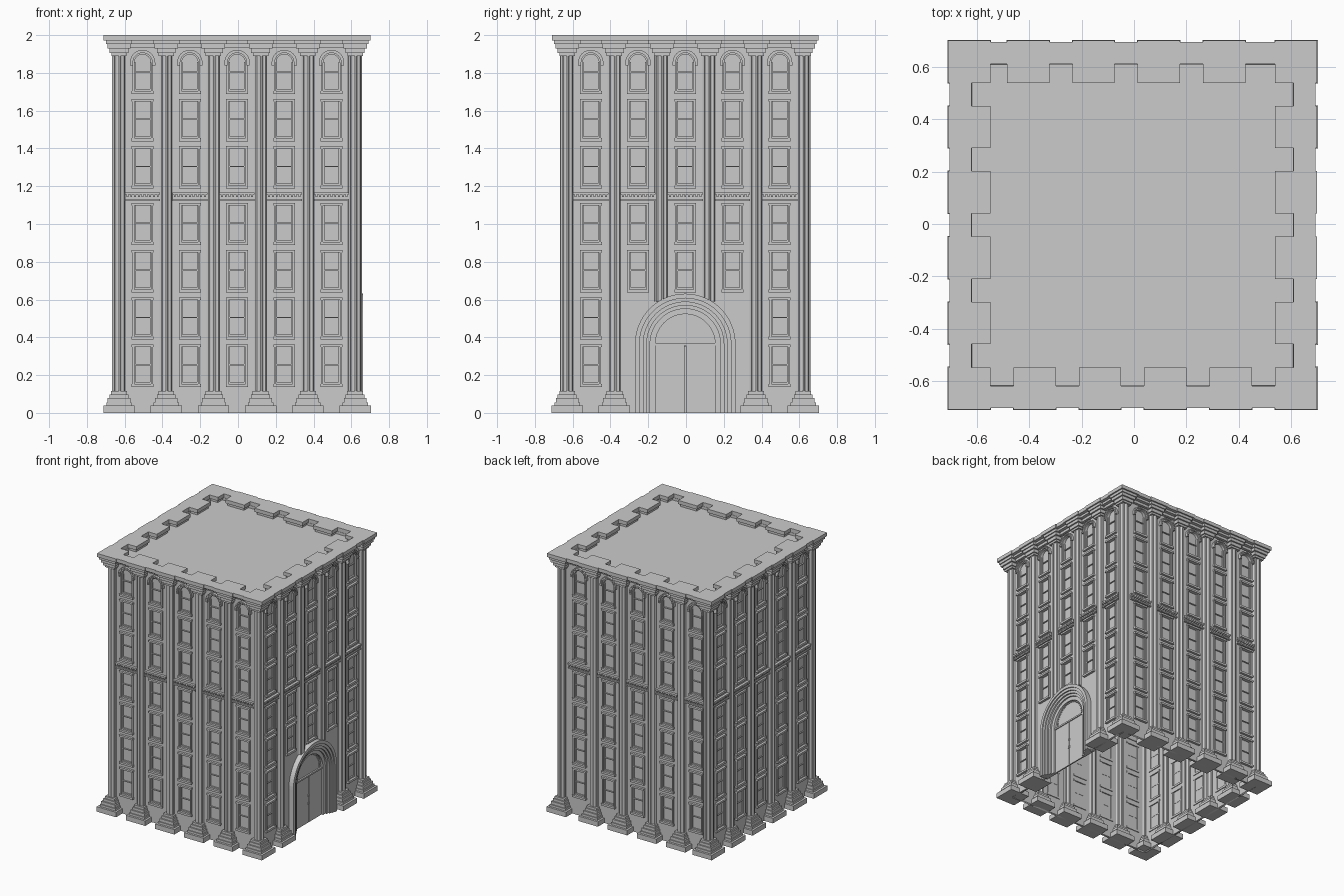
import bpy, bmesh, math
from mathutils import Matrix, Vector

if "Cube" in bpy.data.objects:
    bpy.data.objects.remove(bpy.data.objects["Cube"])

AX = 0.625                      # column centre line
PITCH = 0.25
SHIFT = Vector((-0.005, -0.004, 0))
ROWS = [0.14, 0.39, 0.64, 0.89, 1.19, 1.44, 1.69]
SIDES = [("front", 0), ("right", 1), ("back", 2), ("left", 3)]
ARC_Z = 0.365                   # portal spring height


# Local frame of a facade: u along the wall, w outward, z up
def box(bm, u0, u1, w0, w1, z0, z1):
    m = Matrix.Translation(((u0 + u1) / 2, -(w0 + w1) / 2, (z0 + z1) / 2)) @ \
        Matrix.Diagonal((u1 - u0, w1 - w0, z1 - z0, 1))
    bmesh.ops.create_cube(bm, size=1, matrix=m)


def arc(cu, cz, r, n):
    return [(cu - r * math.cos(math.pi * i / n), cz + r * math.sin(math.pi * i / n))
            for i in range(n + 1)]


def arch(bm, cu, cz, ro, ri, w0, w1, base=None, n=16):
    out, inn = arc(cu, cz, ro, n), arc(cu, cz, ri, n)
    if base is not None:
        out = [(cu - ro, base)] + out + [(cu + ro, base)]
        inn = [(cu - ri, base)] + inn + [(cu + ri, base)]
    rings = [[bm.verts.new((u, -w, z)) for (u, z), w in ((o, w0), (o, w1), (i, w1), (i, w0))]
             for o, i in zip(out, inn)]
    for a, b in zip(rings, rings[1:]):
        for k in range(4):
            bm.faces.new((a[k], a[(k + 1) % 4], b[(k + 1) % 4], b[k]))
    bm.faces.new(rings[0])
    bm.faces.new(rings[-1])


def finish(bm, name, turn=0):
    bmesh.ops.recalc_face_normals(bm, faces=bm.faces)
    bmesh.ops.transform(bm, matrix=Matrix.Translation(SHIFT) @ Matrix.Rotation(turn * math.pi / 2, 4, 'Z'),
                        verts=bm.verts)
    me = bpy.data.meshes.new(name)
    bm.to_mesh(me)
    bm.free()
    ob = bpy.data.objects.new(name, me)
    bpy.context.collection.objects.link(ob)
    return ob


def bays(side, off):
    """Window positions as (u, z, arched)"""
    for i in range(-2, 3):
        for k, z in enumerate(ROWS):
            if side == "right" and k < 2 and abs(i) < 2:
                continue
            yield i * PITCH + off, z, k == 6


# Wall: flat outline with window holes, extruded
def wall(side, turn, off):
    cu = bpy.data.curves.new("wall_outline", 'CURVE')
    cu.dimensions, cu.fill_mode, cu.extrude = '2D', 'BOTH', 0.008

    def loop(pts):
        s = cu.splines.new('POLY')
        s.points.add(len(pts) - 1)
        for p, (x, y) in zip(s.points, pts):
            p.co = (x, y, 0, 1)
        s.use_cyclic_u = True

    base = [(-0.62, 0)]
    if side == "right":
        base += [(-0.25, 0)] + arc(0, ARC_Z, 0.25, 24) + [(0.25, 0)]
    loop(base + [(0.62, 0), (0.62, 1.97), (-0.62, 1.97)])
    for u, z, arched in bays(side, off):
        top = arc(u, 1.857, 0.047, 10) if arched else [(u - 0.047, z + 0.21), (u + 0.047, z + 0.21)]
        loop([(u - 0.047, z + 0.012)] + top + [(u + 0.047, z + 0.012)])
    tmp = bpy.data.objects.new("wall_outline", cu)
    bpy.context.collection.objects.link(tmp)
    dg = bpy.context.evaluated_depsgraph_get()
    me = bpy.data.meshes.new_from_object(tmp.evaluated_get(dg))
    bpy.data.objects.remove(tmp)
    bm = bmesh.new()
    bm.from_mesh(me)
    bpy.data.meshes.remove(me)
    bmesh.ops.remove_doubles(bm, verts=bm.verts, dist=1e-5)
    bmesh.ops.transform(bm, matrix=Matrix.Translation((0, -0.622, 0)) @ Matrix.Rotation(math.pi / 2, 4, 'X'),
                        verts=bm.verts)
    finish(bm, side + "_wall", turn)


# Sash windows with frames, sills and arched hoods
def windows(side, turn, off):
    bm = bmesh.new()
    for u, z, arched in bays(side, off):
        h = 0.167 if arched else 0.222
        box(bm, u - 0.058, u + 0.058, 0.608, 0.648, z - 0.002, z + 0.014)
        for s in (-1, 1):
            box(bm, *sorted((u + s * 0.044, u + s * 0.055)), 0.61, 0.641, z + 0.012, z + h)
            box(bm, *sorted((u + s * 0.038, u + s * 0.046)), 0.615, 0.631, z + 0.012, z + h)
        if arched:
            arch(bm, u, 1.855, 0.067, 0.051, 0.61, 0.650, 1.84, 12)
            arch(bm, u, 1.855, 0.055, 0.043, 0.612, 0.640, None, 12)
            for p, q in zip(arc(u, 1.855, 0.059, 12), arc(u, 1.855, 0.059, 12)):
                box(bm, p[0] - 0.004, p[0] + 0.004, 0.64, 0.654, q[1] - 0.004, q[1] + 0.004)
            f = [bm.verts.new((a, -0.619, b)) for a, b in
                 [(u - 0.048, z)] + arc(u, 1.855, 0.048, 12) + [(u + 0.048, z)]]
            bm.faces.new(f)
        else:
            box(bm, u - 0.058, u + 0.058, 0.608, 0.648, z + h - 0.014, z + h)
            box(bm, u - 0.046, u + 0.046, 0.617, 0.621, z + 0.01, z + 0.212)
        box(bm, u - 0.046, u + 0.046, 0.615, 0.629, z + 0.112, z + 0.118)
        box(bm, u - 0.046, u + 0.046, 0.615, 0.631, z + 0.014, z + 0.024)
    finish(bm, side + "_windows", turn)


# Mid-height string course with beads, and top cornice
def bands(side, turn, off):
    bm = bmesh.new()
    for i in range(-2, 3):
        u = i * PITCH + off
        box(bm, u - 0.093, u + 0.093, 0.612, 0.650, 1.155, 1.166)
        box(bm, u - 0.093, u + 0.093, 0.612, 0.638, 1.132, 1.155)
        box(bm, u - 0.093, u + 0.093, 0.612, 0.646, 1.122, 1.132)
        for k in range(9):
            c = u + (k - 4) * 0.02
            box(bm, c - 0.005, c + 0.005, 0.63, 0.650, 1.143, 1.156)
    finish(bm, side + "_string_course", turn)
    bm = bmesh.new()
    box(bm, -0.63, 0.63, 0.616, 0.700, 1.972, 2.0)
    box(bm, -0.63, 0.63, 0.616, 0.675, 1.955, 1.972)
    box(bm, -0.63, 0.63, 0.616, 0.650, 1.935, 1.955)
    finish(bm, side + "_cornice", turn)


# Fluted column with stepped pedestal and capital
def column(bm, u, z0):
    def block(half, a, b):
        box(bm, u - half, u + half, AX - half, AX + half, a, b)

    n = 32
    ring = [(0.037 if i % 4 < 2 else 0.031, 2 * math.pi * i / n) for i in range(n)]
    lo, hi = [[bm.verts.new((u + r * math.cos(a), -AX + r * math.sin(a), z)) for r, a in ring]
              for z in (z0, 1.92)]
    for i in range(n):
        j = (i + 1) % n
        bm.faces.new((lo[i], lo[j], hi[j], hi[i]))
    bm.faces.new(lo)
    bm.faces.new(hi)
    if z0 < 0.2:
        for half, a, b in ((0.083, 0, 0.038), (0.067, 0.038, 0.055), (0.060, 0.055, 0.078),
                           (0.050, 0.078, 0.098), (0.042, 0.098, 0.115)):
            block(half, a, b)
    for half, a, b in ((0.041, 1.89, 1.905), (0.050, 1.905, 1.93), (0.062, 1.93, 1.952),
                       (0.070, 1.952, 1.972), (0.081, 1.972, 2.0)):
        block(half, a, b)


for side, turn in SIDES:
    off = 0.025 if side == "back" else 0
    wall(side, turn, off)
    windows(side, turn, off)
    bands(side, turn, off)
    bm = bmesh.new()
    column(bm, -AX, 0.11)
    for u in (-0.375, -0.125, 0.125, 0.375):
        column(bm, u + off, 0.59 if side == "right" and abs(u) < 0.2 else 0.11)
    finish(bm, side + "_columns", turn)

# Roof deck, recessed behind the cornice
bm = bmesh.new()
box(bm, -0.617, 0.617, -0.617, 0.617, 1.935, 1.95)
finish(bm, "roof_deck")

# Entrance portal: stepped round-arch mouldings
bm = bmesh.new()
for ro, ri, w in ((0.266, 0.242, 0.668), (0.242, 0.222, 0.660), (0.222, 0.204, 0.650),
                  (0.204, 0.186, 0.638), (0.186, 0.158, 0.626)):
    arch(bm, 0, ARC_Z, ro, ri, 0.60, w, 0, 32)
finish(bm, "entrance_arch", 1)

# Double door, lintel, handles and fanlight with beads
bm = bmesh.new()
for s in (-1, 1):
    box(bm, *sorted((s * 0.003, s * 0.16)), 0.603, 0.613, 0, 0.36)
    for z in (0.14, 0.20):
        box(bm, *sorted((s * 0.004, s * 0.009)), 0.613, 0.618, z, z + 0.02)
box(bm, -0.16, 0.16, 0.602, 0.620, 0.358, 0.37)
finish(bm, "entrance_doors", 1)
bm = bmesh.new()
bm.faces.new([bm.verts.new((u, -0.608, z)) for u, z in arc(0, ARC_Z, 0.16, 32)])
for u, z in arc(0, 0.385, 0.135, 24):
    box(bm, u - 0.004, u + 0.004, 0.606, 0.614, z - 0.004, z + 0.004)
finish(bm, "fanlight", 1)
